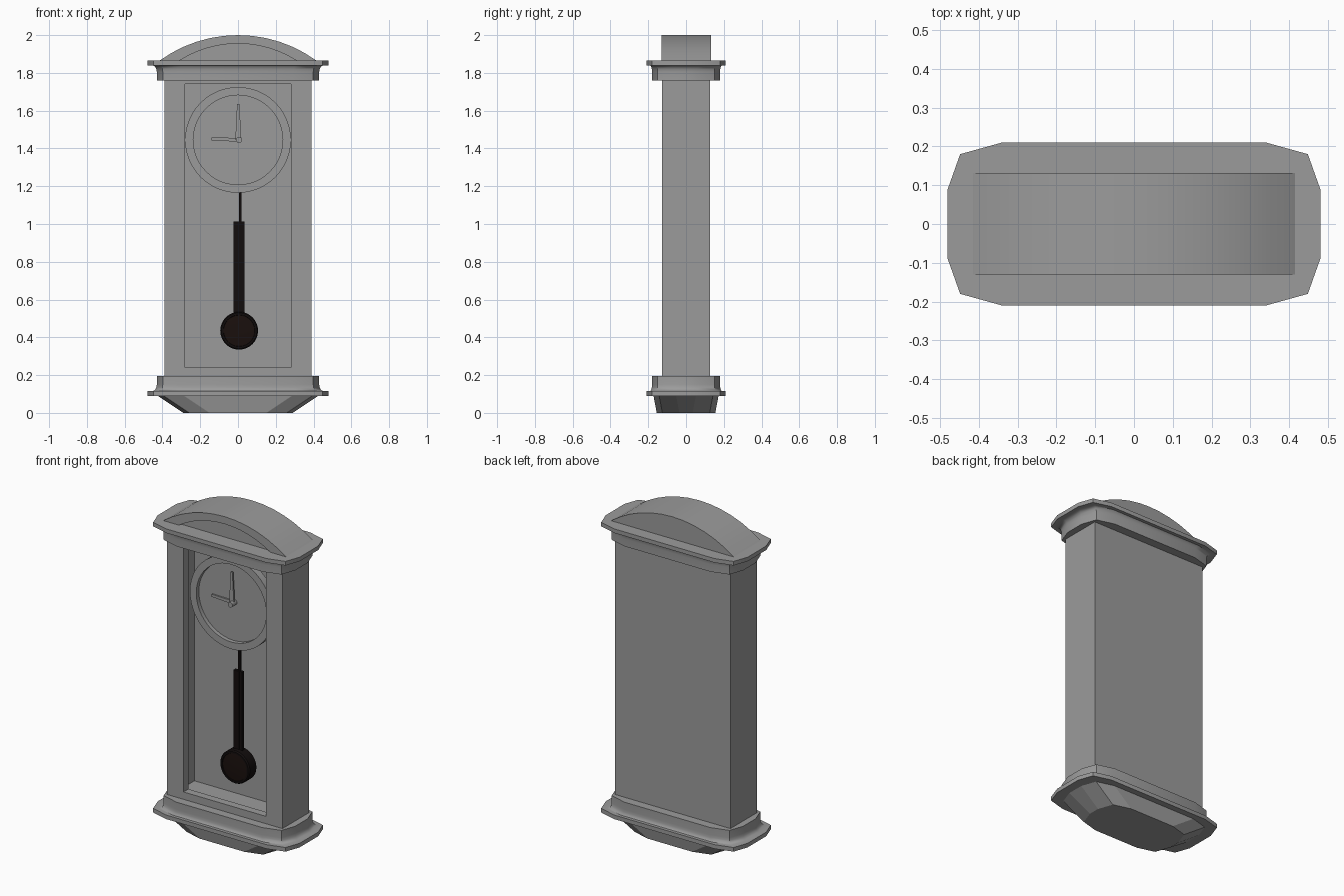
import bpy, bmesh
from math import sin, cos, pi, radians, asin

if "Cube" in bpy.data.objects:
    bpy.data.objects.remove(bpy.data.objects["Cube"])


def material(name, col):
    m = bpy.data.materials.new(name)
    m.diffuse_color = (*col, 1)
    m.use_nodes = True
    m.node_tree.nodes["Principled BSDF"].inputs["Base Color"].default_value = m.diffuse_color
    return m


grey = material("dark_grey", (.33, .33, .33))
dark = material("dark_metal", (.006, .004, .004))
brown = material("dark_brown", (.010, .005, .004))


def finish(name, bm, mat, smooth):
    bmesh.ops.recalc_face_normals(bm, faces=bm.faces)
    me = bpy.data.meshes.new(name)
    bm.to_mesh(me)
    bm.free()
    ob = bpy.data.objects.new(name, me)
    bpy.context.collection.objects.link(ob)
    me.materials.append(mat)
    if smooth:
        bpy.ops.object.select_all(action='DESELECT')
        ob.select_set(True)
        bpy.context.view_layer.objects.active = ob
        bpy.ops.object.shade_smooth_by_angle(angle=radians(smooth))
    return ob


def loft(name, rings, mat=grey, smooth=None, loop=False):
    """Skin a list of closed rings with equal point counts."""
    bm = bmesh.new()
    vr = [[bm.verts.new(p) for p in r] for r in rings]
    pairs = list(zip(vr, vr[1:])) + ([(vr[-1], vr[0])] if loop else [])
    n = len(vr[0])
    for a, b in pairs:
        for i in range(n):
            j = (i + 1) % n
            bm.faces.new((a[i], a[j], b[j], b[i]))
    if not loop:
        bm.faces.new(vr[0])
        bm.faces.new(vr[-1])
    return finish(name, bm, mat, smooth)


def prism(name, pts, y0, y1, mat=grey, smooth=None):
    """Extrude an x-z outline along y."""
    return loft(name, [[(x, y, z) for x, z in pts] for y in (y0, y1)], mat, smooth)


def rect(x0, x1, z0, z1):
    return [(x0, z0), (x1, z0), (x1, z1), (x0, z1)]


def frame(name, outer, inner, y0, y1):
    """Rectangular frame with an open middle."""
    o, i = rect(*outer), rect(*inner)
    rings = [[(x, y, z) for x, z in p] for p, y in ((o, y0), (o, y1), (i, y1), (i, y0))]
    return loft(name, rings, loop=True)


def turned(name, profile, cx, cz, mat=grey, n=48):
    """Lathe (radius, y) pairs about a front-to-back axis."""
    rings = [[(cx + r * cos(2 * pi * k / n), y, cz + r * sin(2 * pi * k / n))
              for k in range(n)] for r, y in profile]
    return loft(name, rings, mat, 35)


def outline(hx, hy, z):
    """Twelve-sided moulding plan with shallow cut corners."""
    q = [(hx, hy - .12), (hx - .032, hy - .03), (hx - .14, hy)]
    h = q + [(-x, y) for x, y in reversed(q)]
    return [(x, y, z) for x, y in h + [(-x, -y) for x, y in h]]


def arc(half, z0, rise, n=12):
    R = (half * half + rise * rise) / (2 * rise)
    a = asin(half / R)
    return [(R * sin(a - 2 * a * k / n), z0 + rise - R + R * cos(a - 2 * a * k / n))
            for k in range(n + 1)]


# Case: thin-walled box with a thicker front frame
case = (-.39, .39, .12, 1.84)
prism("back_panel", rect(*case), .107, .127)
frame("carcase", case, (-.37, .37, .16, 1.82), -.08, .107)
frame("front_frame", case, (-.28, .28, .24, 1.742), -.127, -.08)

# Cornice and mirrored base moulding: (x inset, y inset, z)
cove = [(.05, .03, 1.76), (.05, .03, 1.805), (.048, .029, 1.82), (.042, .026, 1.832),
        (.03, .02, 1.84), (0, 0, 1.84), (0, 0, 1.865)]
loft("cornice", [outline(.48 - a, .21 - b, z) for a, b, z in cove], smooth=35)
base = [(a, b, 1.955 - z) for a, b, z in cove]
loft("base_moulding", [outline(.48 - a, .21 - b, z) for a, b, z in base], smooth=35)
bowl = [(.425, .172, .09), (.29, .155, 0)]
loft("base_bowl", [outline(*p) for p in bowl])

# Arched pediment: solid tympanum with a raised band in front
top = [(.415, 1.855)] + arc(.415, 1.865, .135) + [(-.415, 1.855)]
inner = [(.31, 1.855)] + arc(.31, 1.865, .09) + [(-.31, 1.855)]
prism("pediment", top, -.112, .132, smooth=30)
prism("pediment_band", top + inner[::-1], -.13, -.112, smooth=30)

# Dial with raised bezel
CZ = 1.445
turned("dial", [(.28, -.02), (.28, -.065), (.237, -.065), (.237, -.04), (.002, -.04)], 0, CZ)

# Hands and hub
prism("minute_hand", [(-.014, CZ), (.018, CZ), (.007, 1.635), (-.005, 1.635)], -.065, -.055)
prism("hour_hand", [(.012, CZ - .01), (.012, CZ + .01), (-.14, CZ + .014), (-.14, CZ - .002)],
      -.054, -.045)
turned("hand_hub", [(.016, -.04), (.016, -.085)], .006, CZ, n=16)

# Pendulum: suspension rod, ribbed bar, bob
PX, BZ = .006, .435
prism("suspension_rod", rect(.004, .018, 1.0, 1.4), -.007, .007, dark)
for k in range(3):
    x = PX + (k - 1) * .019
    d = .012 if k == 1 else .009
    prism(f"pendulum_bar_{k + 1}", rect(x - .0095, x + .0095, .5, 1.012), -d, d, dark)
turned("bob", [(.09, .034), (.1, .026), (.1, -.036), (.094, -.044), (.084, -.044),
               (.082, -.038)], PX, BZ, dark)
turned("bob_face", [(.083, -.036), (.083, -.039), (.05, -.042), (.003, -.043)], PX, BZ, brown)
